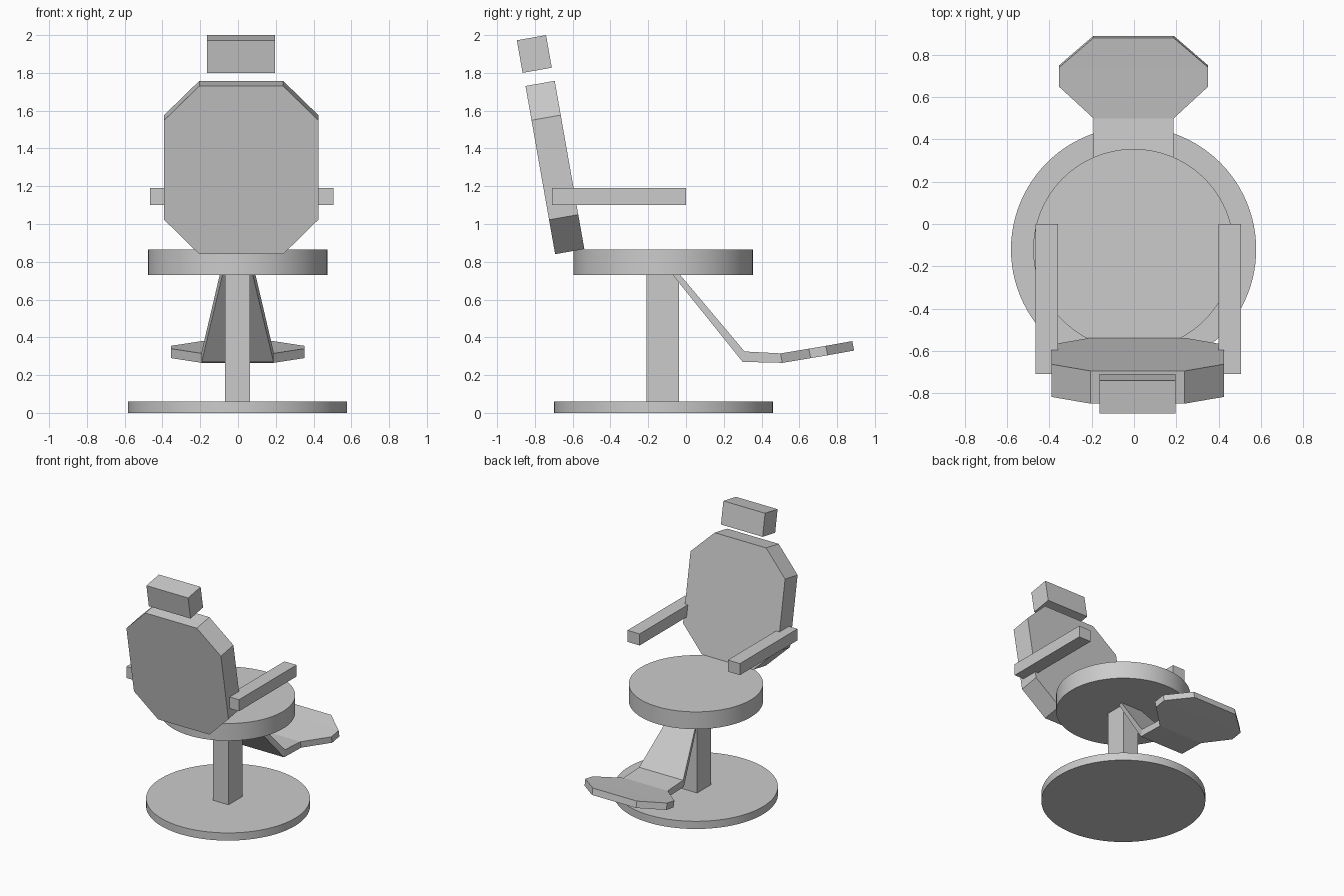
import bpy, bmesh
from math import radians

if "Cube" in bpy.data.objects:
    bpy.data.objects.remove(bpy.data.objects["Cube"])

TILT = radians(10)


def disc(name, radius, z0, z1):
    bpy.ops.mesh.primitive_cylinder_add(vertices=96, radius=radius, depth=z1 - z0,
                                        location=(-0.002, -0.12, (z0 + z1) / 2))
    ob = bpy.context.object
    ob.name = name
    bpy.ops.object.shade_smooth_by_angle(angle=radians(30))
    return ob


def box(name, center, size, tilt=0.0):
    bpy.ops.mesh.primitive_cube_add(size=1, location=center, rotation=(tilt, 0, 0))
    ob = bpy.context.object
    ob.name = name
    ob.scale = size
    return ob


def loft(name, rings):
    """Skin a list of equal-length rings of points, capping both ends."""
    bm = bmesh.new()
    vs = [[bm.verts.new(p) for p in ring] for ring in rings]
    n = len(rings[0])
    for a, b in zip(vs, vs[1:]):
        for i in range(n):
            j = (i + 1) % n
            bm.faces.new((a[i], a[j], b[j], b[i]))
    bm.faces.new(vs[0])
    bm.faces.new(vs[-1])
    bmesh.ops.recalc_face_normals(bm, faces=bm.faces)
    me = bpy.data.meshes.new(name)
    bm.to_mesh(me)
    bm.free()
    ob = bpy.data.objects.new(name, me)
    bpy.context.collection.objects.link(ob)
    return ob


# Pedestal and seat
disc("base", 0.58, 0.0, 0.06)
box("post", (-0.003, -0.123, 0.395), (0.134, 0.17, 0.67))
disc("seat", 0.475, 0.73, 0.865)

# Reclined octagonal backrest
half = [(0.222, -0.452), (0.408, -0.267), (0.408, 0.268), (0.222, 0.452)]
octagon = half + [(-x, z) for x, z in reversed(half)]
back = loft("backrest", [[(x, y, z) for x, z in octagon] for y in (-0.0785, 0.0785)])
back.location = (0.017, -0.694, 1.299)
back.rotation_euler.x = TILT

# Headrest
box("headrest", (0.016, -0.803, 1.90), (0.36, 0.157, 0.175), TILT)

# Armrests
for side, label in ((-1, "left"), (1, "right")):
    box(label + "_armrest", (0.02 + side * 0.433, -0.355, 1.145), (0.105, 0.71, 0.09))

# Footrest: (bottom y, bottom z, bottom half width, top y, top z, top half width)
sections = [
    (-0.094, 0.76, 0.073, -0.056, 0.76, 0.088),
    (0.30, 0.27, 0.19, 0.31, 0.325, 0.19),
    (0.51, 0.265, 0.19, 0.50, 0.315, 0.19),
    (0.66, 0.29, 0.353, 0.65, 0.34, 0.353),
    (0.75, 0.305, 0.353, 0.74, 0.355, 0.353),
    (0.89, 0.33, 0.19, 0.88, 0.38, 0.19),
]
loft("footrest", [[(-wb - 0.002, yb, zb), (wb - 0.002, yb, zb),
                   (wt - 0.002, yt, zt), (-wt - 0.002, yt, zt)]
                  for yb, zb, wb, yt, zt, wt in sections])
